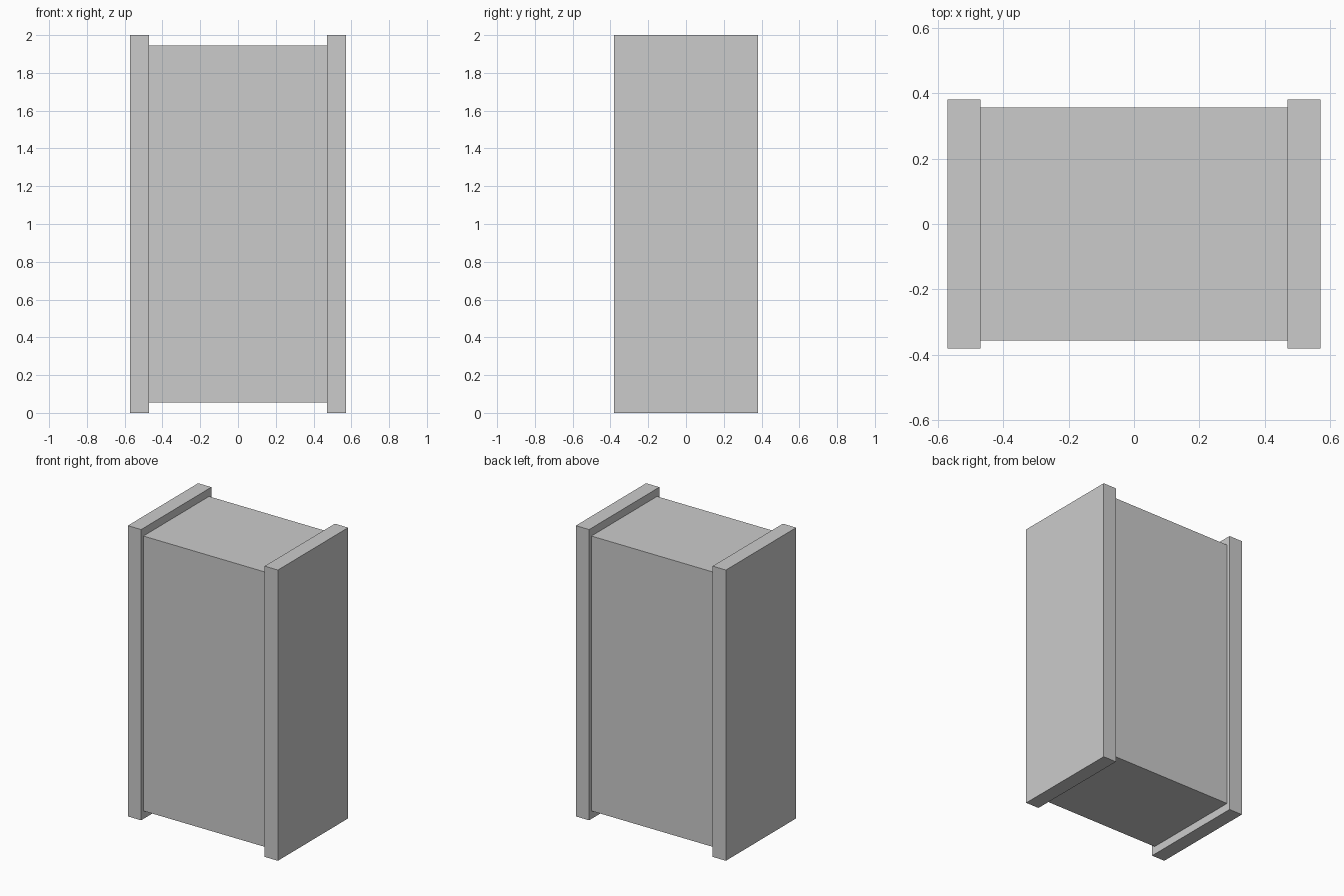
import bpy

if "Cube" in bpy.data.objects:
    bpy.data.objects.remove(bpy.data.objects["Cube"])


def box(name, lo, hi):
    """Axis-aligned box between two corners."""
    size = [b - a for a, b in zip(lo, hi)]
    centre = [(a + b) / 2 for a, b in zip(lo, hi)]
    bpy.ops.mesh.primitive_cube_add(size=1, location=centre)
    ob = bpy.context.object
    ob.name = name
    ob.scale = size
    bpy.ops.object.transform_apply(location=True, rotation=False, scale=True)
    return ob


INNER, OUTER = 0.47, 0.571

# Central cabinet body, slightly inset from the side panels
box("cabinet_body", (-INNER, -0.357, 0.055), (INNER, 0.357, 1.946))

# Thick side panels, full height and depth
box("left_panel", (-OUTER, -0.382, 0), (-INNER, 0.382, 2))
box("right_panel", (INNER, -0.382, 0), (OUTER, 0.382, 2))
